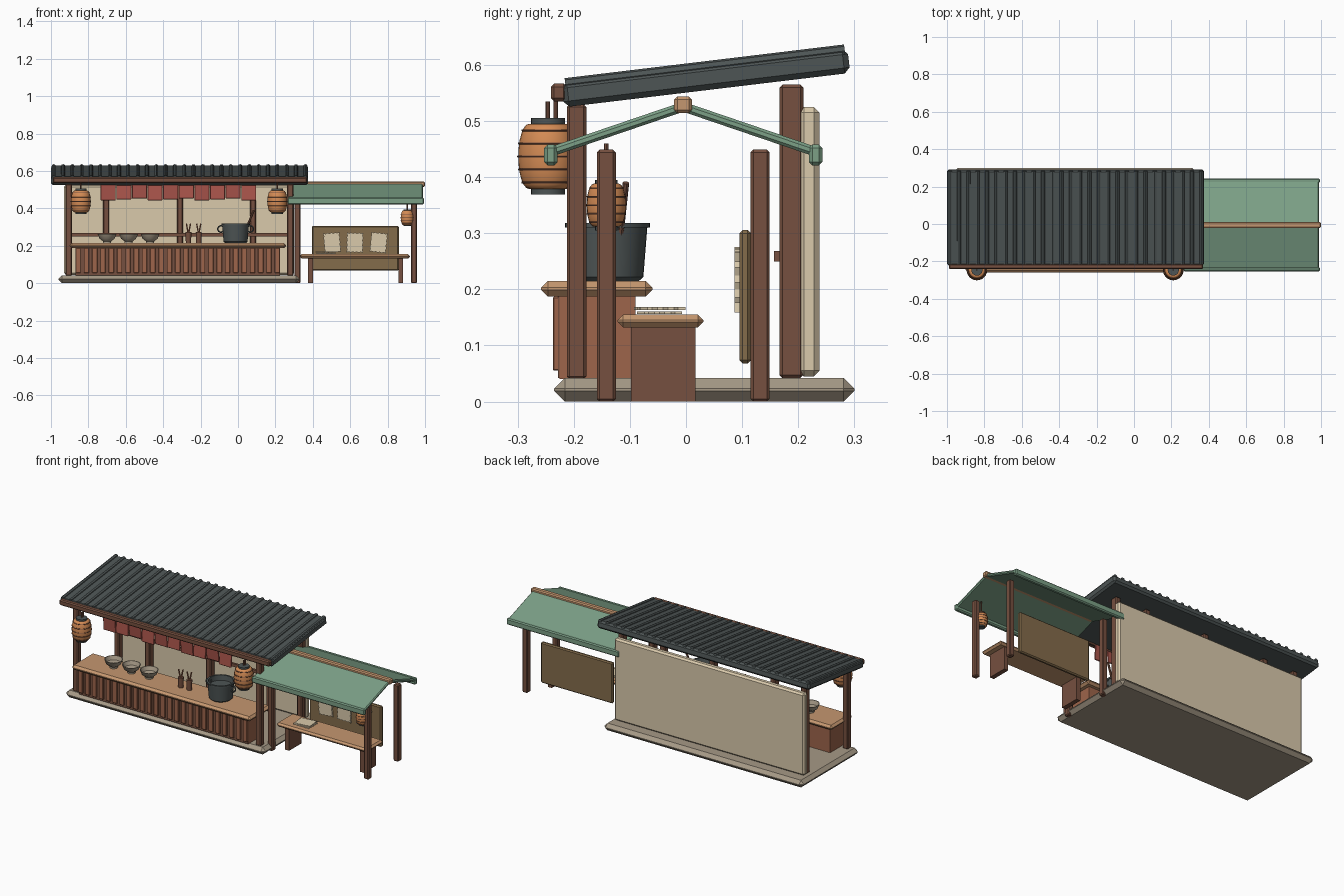
import bpy
import bmesh
from math import atan2, cos, pi, radians, sin, hypot
from mathutils import Matrix, Vector

cube = bpy.data.objects.get("Cube")
if cube:
    bpy.data.objects.remove(cube, do_unlink=True)


def material(name, r, g, b):
    m = bpy.data.materials.new(name)
    m.use_nodes = True
    m.diffuse_color = (r, g, b, 1)
    m.node_tree.nodes["Principled BSDF"].inputs["Base Color"].default_value = (r, g, b, 1)
    return m


STONE = material("stone", 0.38, 0.32, 0.24)
BROWN = material("dark_wood", 0.18, 0.08, 0.05)
RUST = material("red_wood", 0.34, 0.13, 0.07)
TAN = material("light_wood", 0.56, 0.31, 0.16)
SLATE = material("slate", 0.075, 0.09, 0.09)
RED = material("red_cloth", 0.40, 0.09, 0.07)
GREEN = material("green_cloth", 0.20, 0.35, 0.24)
CREAM = material("cream_plaster", 0.70, 0.59, 0.41)
MAT = material("woven_mat", 0.23, 0.15, 0.07)
ORANGE = material("orange_paper", 0.66, 0.26, 0.09)


def finish(name, bm, mat, smooth=False):
    bmesh.ops.recalc_face_normals(bm, faces=bm.faces)
    me = bpy.data.meshes.new(name)
    bm.to_mesh(me)
    bm.free()
    me.materials.append(mat)
    if smooth:
        me.shade_smooth()
        me.set_sharp_from_angle(angle=radians(40))
    ob = bpy.data.objects.new(name, me)
    bpy.context.scene.collection.objects.link(ob)
    return ob


def box(name, x, y, z, mat, bevel=0.0, tilt=(0, 0, 0)):
    """Box from (low, high) ranges, with chamfered edges and a tilt about its centre."""
    bm = bmesh.new()
    bmesh.ops.create_cube(bm, size=1)
    bmesh.ops.scale(bm, vec=(x[1] - x[0], y[1] - y[0], z[1] - z[0]), verts=bm.verts)
    ob = finish(name, bm, mat)
    ob.location = [(a + b) / 2 for a, b in (x, y, z)]
    ob.rotation_euler = tilt
    if bevel:
        mod = ob.modifiers.new("chamfer", "BEVEL")
        mod.width = bevel
        mod.segments = 1
    return ob


def post(name, x, y, z0, z1, w=0.035, d=0.035):
    return box(name, (x - w / 2, x + w / 2), (y - d / 2, y + d / 2), (z0, z1), BROWN, 0.005)


def rod(name, a, b, r, mat, sides=10):
    a, b = Vector(a), Vector(b)
    bm = bmesh.new()
    bmesh.ops.create_cone(bm, cap_ends=True, segments=sides, radius1=r, radius2=r, depth=(b - a).length)
    ob = finish(name, bm, mat, True)
    ob.location = (a + b) / 2
    ob.rotation_euler = (b - a).to_track_quat("Z", "Y").to_euler()
    return ob


def lathe(name, profile, at, mat, sides=24):
    bm = bmesh.new()
    verts = [bm.verts.new((r, 0, z)) for r, z in profile]
    edges = [bm.edges.new(p) for p in zip(verts, verts[1:])]
    bmesh.ops.spin(bm, geom=verts + edges, cent=(0, 0, 0), axis=(0, 0, 1), angle=2 * pi, steps=sides)
    bmesh.ops.remove_doubles(bm, verts=bm.verts, dist=0.0001)
    ob = finish(name, bm, mat, True)
    ob.location = at
    return ob


def ring(name, at, radius, thick, mat, tilt=(0, 0, 0)):
    prof = [(radius + thick * cos(i * pi / 3), thick * sin(i * pi / 3)) for i in range(7)]
    ob = lathe(name, prof, at, mat)
    ob.rotation_euler = tilt
    return ob


# Stone base and back wall
box("base_slab", (-0.96, 0.33), (-0.235, 0.30), (0, 0.042), STONE, 0.019)
box("back_wall", (-0.93, 0.30), (0.20, 0.238), (0.045, 0.525), CREAM, 0.01)

# Stall frame
for x in (-0.905, 0.279):
    post("front_post", x, -0.195, 0.04, 0.53)
for x in (-0.905, -0.705, -0.31, 0.08, 0.279):
    post("back_post", x, 0.188, 0.042, 0.565, 0.033, 0.042)
box("back_rail", (-0.90, 0.27), (0.157, 0.17), (0.25, 0.268), BROWN)
box("front_beam", (-0.99, 0.37), (-0.241, -0.212), (0.535, 0.567), BROWN, 0.006)

# Sloping main roof with rounded ribs
slope = atan2(0.06, 0.5)
box("main_roof", (-1, 0.375), (-0.222, 0.292), (0.555, 0.599), SLATE, 0.01, (slope, 0, 0))
RIBS = 28
for i in range(RIBS):
    x = -0.985 + i * 1.345 / (RIBS - 1)
    rod("roof_rib", (x, -0.215, 0.565), (x, 0.283, 0.625), 0.0115, SLATE, 8)

# Counter with front planks
box("counter_body", (-0.87, 0.225), (-0.225, -0.09), (0.04, 0.19), RUST)
box("counter_backing", (-0.87, 0.225), (-0.228, -0.2255), (0.042, 0.188), BROWN)
PLANKS = 25
for i in range(PLANKS):
    x = -0.855 + i * 1.065 / (PLANKS - 1)
    box("counter_plank", (x - 0.014, x + 0.014), (-0.237, -0.225), (0.055, 0.187), RUST, 0.002)
box("counter_top", (-0.90, 0.257), (-0.258, -0.06), (0.187, 0.215), TAN, 0.012)

# Hanging cloth panels
rod("cloth_rail", (-0.89, -0.195, 0.53), (0.27, -0.195, 0.53), 0.008, BROWN)
for i in range(10):
    x = -0.694 + i * 0.0835
    low = 0.443 + 0.005 * (i % 3)
    box("cloth_panel", (x - 0.04, x + 0.04), (-0.199, -0.192), (low, 0.533), RED, 0.002,
        (0.08 * (-1) ** i, 0, 0))


# Paper lanterns with dark caps and hoops
def lantern(x, y, z, s, hang):
    prof = [(0, -0.058)] + [(0.034 + 0.019 * cos(t * pi / 12), 0.058 * sin(t * pi / 12)) for t in range(-6, 7)]
    prof = [(r * s, h * s) for r, h in prof + [(0, 0.058)]]
    lathe("lantern_body", prof, (x, y, z), ORANGE)
    for side in (-1, 1):
        h = z + side * 0.062 * s
        rod("lantern_cap", (x, y, h - 0.006 * s), (x, y, h + 0.006 * s), 0.03 * s, SLATE, 24)
    for k in (-0.8, -0.4, 0, 0.4, 0.8):
        r = (0.034 + 0.019 * (1 - k * k) ** 0.5) * s
        ring("lantern_hoop", (x, y, z + k * 0.058 * s), r, 0.0022 * s, BROWN)
    rod("lantern_cord", (x, y, z + 0.06 * s), (x, y, hang), 0.004, BROWN, 8)


for x in (-0.84, 0.21):
    lantern(x, -0.246, 0.437, 1, 0.535)
    rod("lantern_hook", (x, -0.232, 0.50), (x, -0.232, 0.545), 0.004, BROWN, 8)
lantern(0.905, -0.142, 0.35, 0.66, 0.46)

# Bowls, cups with sticks, and cooking pot
for x in (-0.70, -0.585, -0.47):
    lathe("bowl", [(0, 0.001), (0.022, 0.001), (0.022, 0.010), (0.04, 0.024), (0.05, 0.048),
                   (0.046, 0.048), (0.036, 0.027), (0, 0.016)], (x, -0.15, 0.214), STONE)
for x in (-0.265, -0.21):
    lathe("stick_cup", [(0, 0), (0.014, 0), (0.016, 0.06), (0, 0.06)], (x, -0.15, 0.214), BROWN, 12)
    for d in (-1, 1):
        rod("stick", (x, -0.15, 0.26), (x + d * 0.011, -0.15 + d * 0.005, 0.318), 0.004, RUST, 6)
lathe("pot", [(0, 0), (0.055, 0), (0.064, 0.008), (0.071, 0.096), (0.076, 0.096), (0.076, 0.104),
              (0.066, 0.104), (0.062, 0.075), (0, 0.075)], (-0.013, -0.14, 0.214), SLATE, 32)
for d in (-1, 1):
    ring("pot_handle", (-0.013 + d * 0.078, -0.14, 0.29), 0.017, 0.004, SLATE, (pi / 2, 0, 0))
rod("ladle_handle", (0.035, -0.12, 0.27), (0.085, -0.107, 0.39), 0.006, BROWN, 8)

# Side awning: posts, ridge, sloping cloth and eaves
for x in (0.317, 0.94):
    for y in (-0.142, 0.132):
        post("awning_post", x, y, 0, 0.449, 0.032, 0.034)
RIDGE_Y = -0.005
box("awning_ridge", (0.275, 1.0), (RIDGE_Y - 0.016, RIDGE_Y + 0.016), (0.514, 0.544), TAN, 0.006)
run, drop = 0.235, 0.08
for d in (-1, 1):
    y, half = RIDGE_Y + d * run / 2, hypot(run, drop) / 2
    box("awning_cloth", (0.268, 0.99), (y - half, y + half), (0.477, 0.494), GREEN, 0.005,
        (-d * atan2(drop, run), 0, 0))
    e = RIDGE_Y + d * 0.236
    box("awning_eave", (0.265, 0.994), (e - 0.012, e + 0.012), (0.421, 0.458), GREEN, 0.006)

# Bench with backrest
box("bench_seat", (0.33, 0.92), (-0.122, 0.031), (0.132, 0.155), TAN, 0.01)
for x in (0.387, 0.87):
    box("bench_leg", (x - 0.013, x + 0.013), (-0.098, 0.017), (0, 0.135), BROWN)
box("bench_backrest", (0.395, 0.86), (0.095, 0.116), (0.068, 0.306), MAT, 0.006)


# Cushions and napkins with zigzag edges
def fringed(name, w, h, thick):
    bm = bmesh.new()
    ring_pts = []
    corners = [(-1, -1), (1, -1), (1, 1), (-1, 1)]
    for (ax, ay), (bx, by) in zip(corners, corners[1:] + corners[:1]):
        for k in range(8):
            t, g = k / 8, 1 - 0.09 * (k % 2)
            ring_pts.append(((ax + (bx - ax) * t) * g * w / 2, (ay + (by - ay) * t) * g * h / 2, -thick / 2))
    face = bm.faces.new([bm.verts.new(p) for p in ring_pts])
    ext = bmesh.ops.extrude_face_region(bm, geom=[face])
    top = [v for v in ext["geom"] if isinstance(v, bmesh.types.BMVert)]
    bmesh.ops.translate(bm, vec=(0, 0, thick), verts=top)
    return finish(name, bm, CREAM)


for x, lean in ((0.503, -0.08), (0.625, 0.02), (0.752, 0.1)):
    ob = fringed("cushion", 0.09, 0.108, 0.009)
    ob.matrix_world = (Matrix.Translation((x, 0.0905, 0.217)) @ Matrix.Rotation(lean, 4, "Y")
                       @ Matrix.Rotation(pi / 2, 4, "X"))
for z, turn in ((0.1585, 0.0), (0.166, 0.12)):
    ob = fringed("napkin", 0.10, 0.08, 0.005)
    ob.location = (0.47, -0.047, z)
    ob.rotation_euler = (0, 0, turn)
